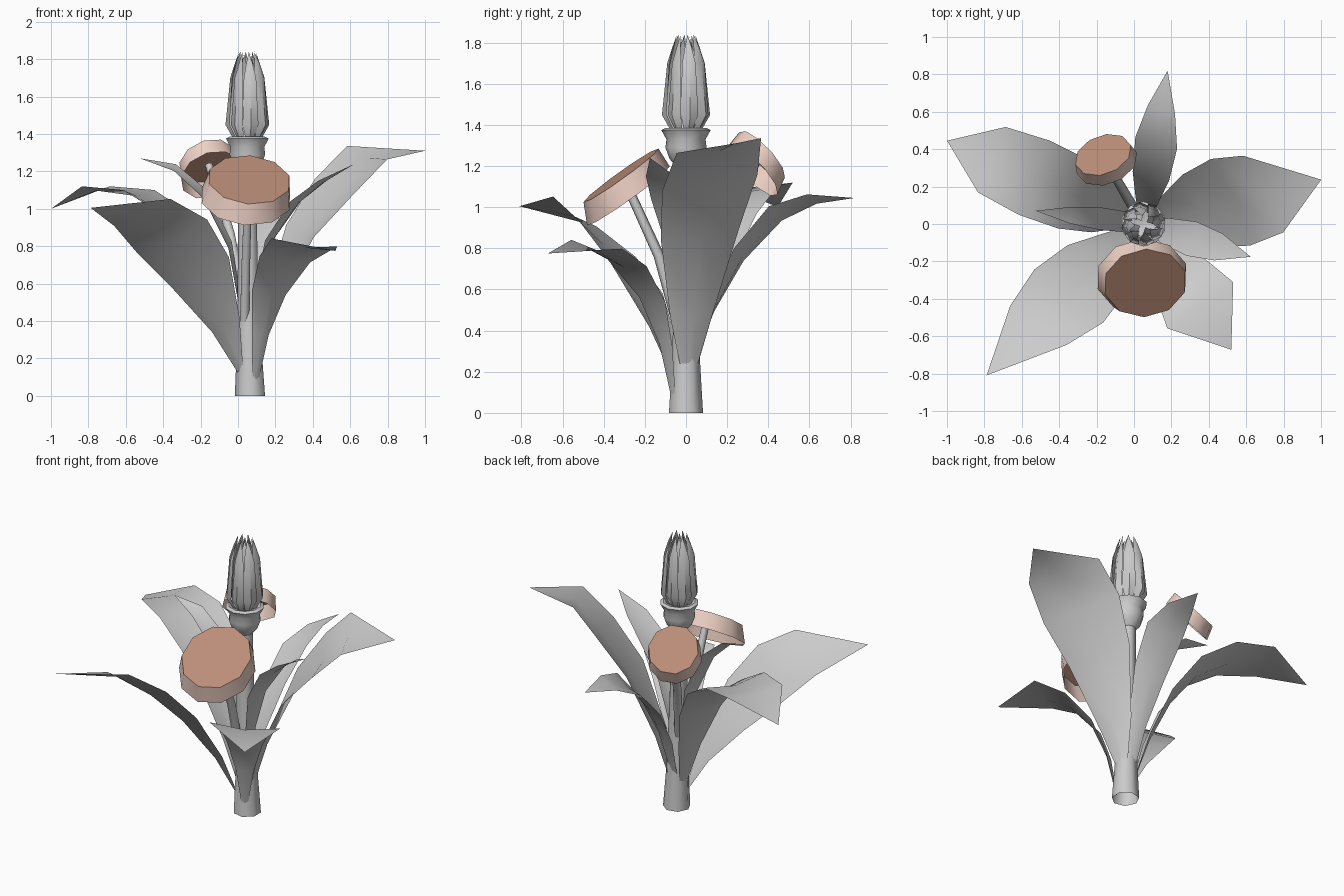
import bpy, math
from mathutils import Vector

if "Cube" in bpy.data.objects:
    bpy.data.objects.remove(bpy.data.objects["Cube"])

CX = 0.05  # plant axis


def make(name, verts, faces, mats=(), angle=35):
    me = bpy.data.meshes.new(name)
    me.from_pydata([tuple(v) for v in verts], [], faces)
    me.update()
    me.polygons.foreach_set("use_smooth", [True] * len(me.polygons))
    me.set_sharp_from_angle(angle=math.radians(angle))
    ob = bpy.data.objects.new(name, me)
    bpy.context.collection.objects.link(ob)
    for m in mats:
        me.materials.append(m)
    return ob


def rings(name, loops, cap_end=False, mats=(), n=10, angle=40):
    """Skin a list of (centre, axis, radius) rings."""
    verts, faces = [], []
    for c, axis, r in loops:
        q = Vector((0, 0, 1)).rotation_difference(Vector(axis).normalized())
        for i in range(n):
            a = 2 * math.pi * (i + 0.5) / n
            verts.append(Vector(c) + q @ Vector((r * math.cos(a), r * math.sin(a), 0)))
    for k in range(len(loops) - 1):
        for i in range(n):
            j = (i + 1) % n
            faces.append((k * n + i, k * n + j, (k + 1) * n + j, (k + 1) * n + i))
    if cap_end:
        faces.append(tuple((len(loops) - 1) * n + i for i in range(n)))
    return make(name, verts, faces, mats, angle)


def blade(name, azimuth, rows, cup=0.3, tilt=0.0, skew=0.0, angle=75):
    """Leaf or petal: rows of (distance out, height, half width), ending in a tip."""
    a = math.radians(azimuth)
    out = Vector((math.cos(a), math.sin(a), 0))
    side = Vector((-math.sin(a), math.cos(a), 0))
    up = Vector((0, 0, 1))
    verts, faces = [], []
    last = len(rows) - 1
    for k, (r, z, w) in enumerate(rows):
        p = Vector((CX, 0, 0)) + out * r + up * z
        if k == last:
            verts.append(p)
            break
        r1, z1, _ = rows[k + 1]
        r0, z0, _ = rows[max(k - 1, 0)]
        t = Vector((r1 - r0, z1 - z0)).normalized()
        sink = (out * t.y - up * t.x) * cup * w * (1 - 0.7 * k / last)
        edge = (side + up * tilt + out * skew * k / last) * w
        verts += [p + edge, p + sink, p - edge]
    for k in range(last - 1):
        b = 3 * k
        faces += [(b, b + 1, b + 4, b + 3), (b + 1, b + 2, b + 5, b + 4)]
    b = 3 * (last - 1)
    faces += [(b, b + 1, b + 3), (b + 1, b + 2, b + 3)]
    return make(name, verts, faces, (), angle)


# Main stem
rings("stem", [((0.068, 0, 0), (0, 0, 1), 0.085), ((0.063, 0, 0.25), (0, 0, 1), 0.07),
               ((0.055, 0, 0.7), (0, 0, 1), 0.056), ((CX, 0, 1.22), (0, 0, 1), 0.05)],
      n=7, angle=70)

# Collar under the bud
collar = [(0.05, 1.2), (0.08, 1.235), (0.1, 1.29), (0.095, 1.33),
          (0.12, 1.375), (0.1, 1.385), (0.03, 1.36)]
rings("bud_collar", [((CX, 0, z), (0, 0, 1), r) for r, z in collar], True)

# Bud petals, outer and inner whorls
for i in range(8):
    blade("outer_petal", 45 * i + 10,
          [(0.06, 1.37, 0.02), (0.098, 1.45, 0.042), (0.08, 1.7, 0.032),
           (0.062, 1.78, 0.015), (0.045, 1.84, 0)], 0.6, skew=0.5, angle=40)
for i in range(4):
    blade("inner_petal", 90 * i + 32,
          [(0.04, 1.37, 0.02), (0.07, 1.45, 0.04), (0.055, 1.7, 0.03),
           (0.02, 1.83, 0)], 0.5, skew=0.5, angle=40)

# Leaves
blade("left_back_leaf", 157,
      [(0.05, 0.2, 0.03), (0.12, 0.45, 0.08), (0.24, 0.74, 0.15), (0.41, 0.97, 0.2),
       (0.63, 1.1, 0.215), (0.88, 1.12, 0.19), (1.14, 1.0, 0)])
blade("left_front_leaf", 224,
      [(0.05, 0.13, 0.02), (0.16, 0.38, 0.1), (0.35, 0.66, 0.2), (0.555, 0.85, 0.23),
       (0.78, 0.98, 0.18), (1.165, 1.005, 0)], tilt=0.4, skew=-0.25)
blade("right_leaf", 14,
      [(0.05, 0.18, 0.03), (0.12, 0.48, 0.11), (0.29, 0.88, 0.205), (0.48, 1.12, 0.25),
       (0.66, 1.3, 0.225), (0.98, 1.31, 0)], tilt=0.16, skew=-0.3)
blade("back_leaf", 81,
      [(0.05, 0.25, 0.03), (0.12, 0.5, 0.06), (0.26, 0.77, 0.1), (0.44, 0.97, 0.115),
       (0.62, 1.04, 0.075), (0.83, 1.045, 0)], tilt=-0.3, skew=0.2)
blade("front_leaf", -55,
      [(0.07, 0.05, 0.015), (0.12, 0.33, 0.055), (0.2, 0.55, 0.11), (0.35, 0.73, 0.165),
       (0.53, 0.82, 0.215), (0.82, 0.775, 0)], tilt=-0.1)
blade("upper_left_leaf", 173,
      [(0.04, 0.5, 0.03), (0.09, 0.8, 0.055), (0.23, 1.08, 0.06), (0.39, 1.22, 0.045),
       (0.58, 1.27, 0)], tilt=-0.4)
blade("upper_right_leaf", -17,
      [(0.04, 0.5, 0.03), (0.12, 0.83, 0.07), (0.27, 1.04, 0.095), (0.42, 1.15, 0.075),
       (0.6, 1.24, 0)])

# Side mushroom caps, hollow underneath, on thin stalks
pale = bpy.data.materials.new("cap_pale")
pale.diffuse_color = (0.86, 0.64, 0.56, 1)
pale.use_nodes = True
pale.node_tree.nodes["Principled BSDF"].inputs["Base Color"].default_value = pale.diffuse_color
brown = bpy.data.materials.new("cap_brown")
brown.diffuse_color = (0.5, 0.27, 0.19, 1)
brown.use_nodes = True
brown.node_tree.nodes["Principled BSDF"].inputs["Base Color"].default_value = brown.diffuse_color


def cap(name, rim, rim_r, top, top_r, axis, root):
    ob = rings(name, [(rim, axis, rim_r), (top, axis, top_r)], True, (pale, brown))
    ob.data.polygons[-1].material_index = 1
    a, b = Vector(root), Vector(top) - Vector(axis) * 0.03
    mid = a.lerp(b, 0.5) + Vector((a.x - b.x, a.y - b.y, 0)) * 0.12
    rings(name + "_stalk", [(a, mid - a, 0.028), (mid, b - a, 0.026), (b, b - mid, 0.022)],
          n=6, angle=70)


cap("front_cap", (0.042, -0.28, 1.055), 0.247, (0.06, -0.316, 1.155), 0.224,
    (0.08, -0.58, 0.81), (0.035, -0.03, 0.4))
cap("back_cap", (-0.145, 0.325, 1.18), 0.17, (-0.165, 0.37, 1.255), 0.157,
    (-0.28, 0.7, 0.66), (0.03, 0.03, 0.5))
